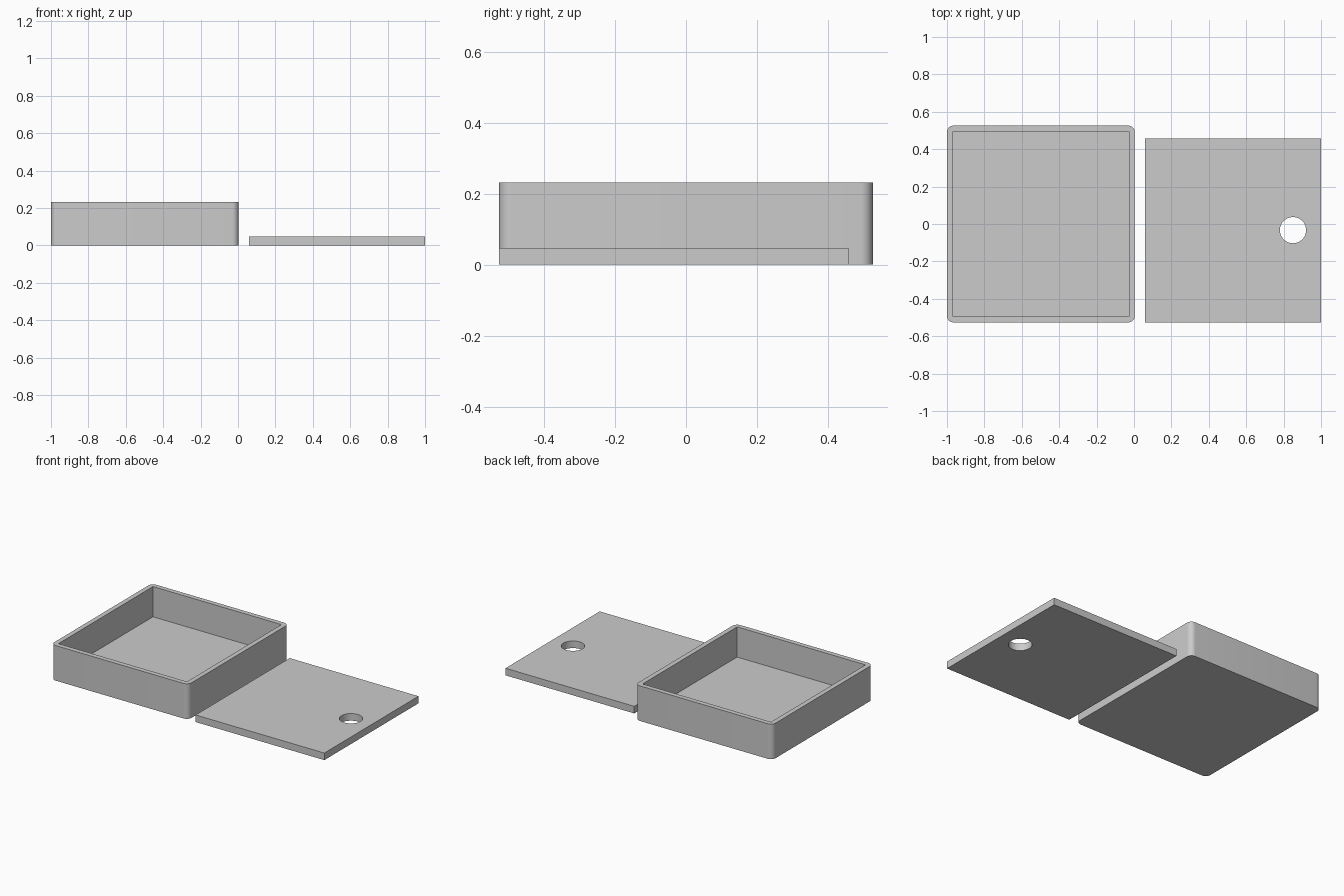
import bpy
import bmesh
from math import radians

cube = bpy.data.objects.get("Cube")
if cube:
    bpy.data.objects.remove(cube, do_unlink=True)

grey = bpy.data.materials.new("light_grey")
grey.use_nodes = True
grey.diffuse_color = (0.6, 0.6, 0.6, 1)
grey.node_tree.nodes["Principled BSDF"].inputs["Base Color"].default_value = grey.diffuse_color


def finish(name, bm):
    mesh = bpy.data.meshes.new(name)
    bm.to_mesh(mesh)
    bm.free()
    mesh.materials.append(grey)
    obj = bpy.data.objects.new(name, mesh)
    bpy.context.collection.objects.link(obj)
    return obj


def block(name, low, high, corner=0):
    """Box between two corners, optionally with rounded vertical edges."""
    bm = bmesh.new()
    bmesh.ops.create_cube(bm, size=1)
    for v in bm.verts:
        v.co = [lo + (c + 0.5) * (hi - lo) for c, lo, hi in zip(v.co, low, high)]
    if corner:
        upright = [e for e in bm.edges if abs(e.verts[0].co.z - e.verts[1].co.z) > 0.01]
        bmesh.ops.bevel(bm, geom=upright, offset=corner, segments=10,
                        profile=0.5, affect='EDGES')
    return finish(name, bm)


def cut(obj, cutter):
    """Subtract the cutter, then shade smooth with sharp edges kept."""
    mod = obj.modifiers.new("cut", 'BOOLEAN')
    mod.operation = 'DIFFERENCE'
    mod.solver = 'EXACT'
    mod.object = cutter
    bpy.ops.object.select_all(action='DESELECT')
    bpy.context.view_layer.objects.active = obj
    obj.select_set(True)
    bpy.ops.object.modifier_apply(modifier=mod.name)
    bpy.data.objects.remove(cutter, do_unlink=True)
    bpy.ops.object.shade_smooth_by_angle(angle=radians(30))


# Open tray: rounded outside, square-cornered cavity
WALL = 0.032
left, right, half_depth, height = -1.0, 0.004, 0.526, 0.232
tray = block("tray", (left, -half_depth, 0), (right, half_depth, height), corner=0.035)
cut(tray, block("tray_cavity", (left + WALL, WALL - half_depth, WALL),
                (right - WALL, half_depth - WALL, height + 0.1)))

# Flat lid with a round finger hole
lid = block("lid", (0.058, -half_depth, 0), (1.0, 0.458, 0.047))
bm = bmesh.new()
bmesh.ops.create_cone(bm, cap_ends=True, segments=64, radius1=0.07, radius2=0.07, depth=0.3)
bmesh.ops.translate(bm, verts=bm.verts, vec=(0.85, -0.033, 0))
cut(lid, finish("finger_hole", bm))
